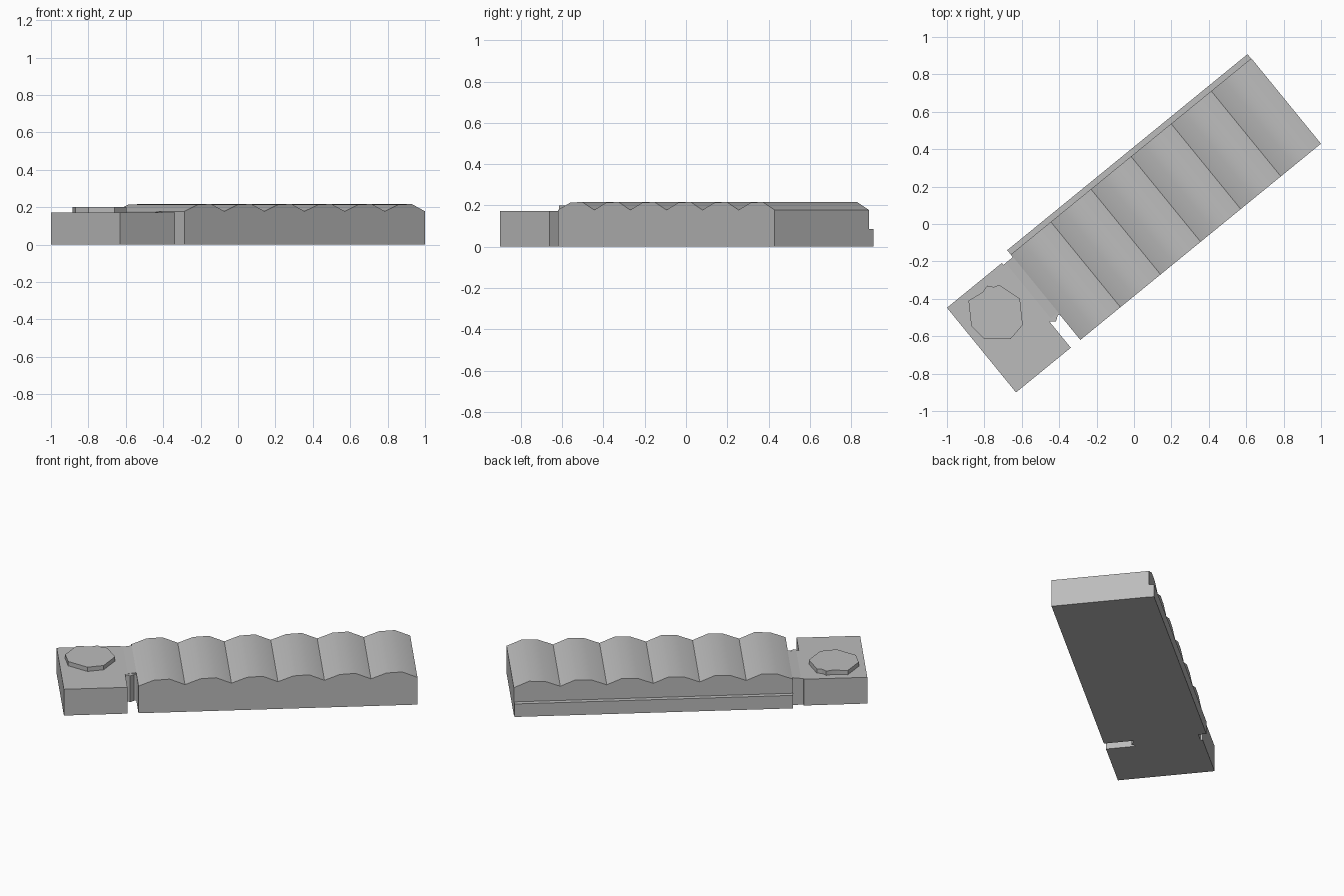
import bpy
import bmesh
import math
from mathutils import Matrix, Vector

cube = bpy.data.objects.get("Cube")
if cube:
    bpy.data.objects.remove(cube, do_unlink=True)

gray = bpy.data.materials.new("plain gray")
gray.use_nodes = True
gray.diffuse_color = (0.5, 0.5, 0.5, 1)
gray.node_tree.nodes["Principled BSDF"].inputs["Base Color"].default_value = (0.5, 0.5, 0.5, 1)

TURN = Matrix.Rotation(math.radians(39.2), 4, "Z")   # the block lies diagonally


def prism(name, outline, place, sweep, turn=TURN):
    """Extrude a closed outline; place maps each 2D point to 3D."""
    bm = bmesh.new()
    face = bm.faces.new([bm.verts.new(place(*p)) for p in outline])
    ext = bmesh.ops.extrude_face_region(bm, geom=[face])
    top = [g for g in ext["geom"] if isinstance(g, bmesh.types.BMVert)]
    bmesh.ops.translate(bm, verts=top, vec=Vector(sweep))
    bmesh.ops.recalc_face_normals(bm, faces=bm.faces)
    bm.transform(turn)
    mesh = bpy.data.meshes.new(name)
    bm.to_mesh(mesh)
    bm.free()
    mesh.materials.append(gray)
    obj = bpy.data.objects.new(name, mesh)
    bpy.context.collection.objects.link(obj)
    bpy.ops.object.select_all(action="DESELECT")
    obj.select_set(True)
    bpy.context.view_layer.objects.active = obj
    bpy.ops.object.shade_smooth_by_angle(angle=math.radians(30))
    return obj


START, END, FRONT, BACK = -0.614, 1.046, -0.299, 0.29
WAVES = 6
pitch = (END - START) / WAVES

# Ridged body: a row of shallow humps swept across the width
ridge = [(START, 0), (START, 0.178)]
for i in range(WAVES):
    for step, z in ((0.33, 0.213), (0.67, 0.217), (1, 0.178)):
        ridge.append((START + pitch * (i + step), z))
ridge.append((END, 0))
prism("ridged_body", ridge, lambda u, z: (u, FRONT, z), (0, BACK - FRONT, 0))

# Low rail along the back
rail = [(START, BACK - 0.01), (END - 0.002, BACK - 0.01), (END - 0.002, 0.32), (START, 0.32)]
prism("back_rail", rail, lambda u, v: (u, v, 0), (0, 0, 0.085))

# End block with the narrow neck joining it to the body
NOTCH = -0.68
block = [(-1.058, FRONT), (NOTCH, FRONT), (NOTCH, -0.118), (-0.652, -0.14),
         (-0.627, -0.122), (START + 0.01, -0.122), (START + 0.01, 0.272),
         (NOTCH, 0.272), (NOTCH, 0.285), (-1.058, 0.285)]
prism("end_block_and_neck", block, lambda u, v: (u, v, 0), (0, 0, 0.172))

# Thin wedge blending the neck up into the first hump
wedge = [(NOTCH, 0.17), (START + 0.005, 0.17), (START + 0.005, 0.179)]
prism("neck_slope", wedge, lambda u, z: (u, -0.11, z), (0, 0.382, 0))

# Irregular faceted button on the end block
button = [(-0.885, -0.41), (-0.87, -0.545), (-0.8, -0.615), (-0.66, -0.615),
          (-0.595, -0.54), (-0.61, -0.4), (-0.72, -0.325), (-0.75, -0.337),
          (-0.785, -0.33), (-0.81, -0.365)]
prism("button", button, lambda x, y: (x, y, 0.165), (0, 0, 0.035), Matrix.Identity(4))
